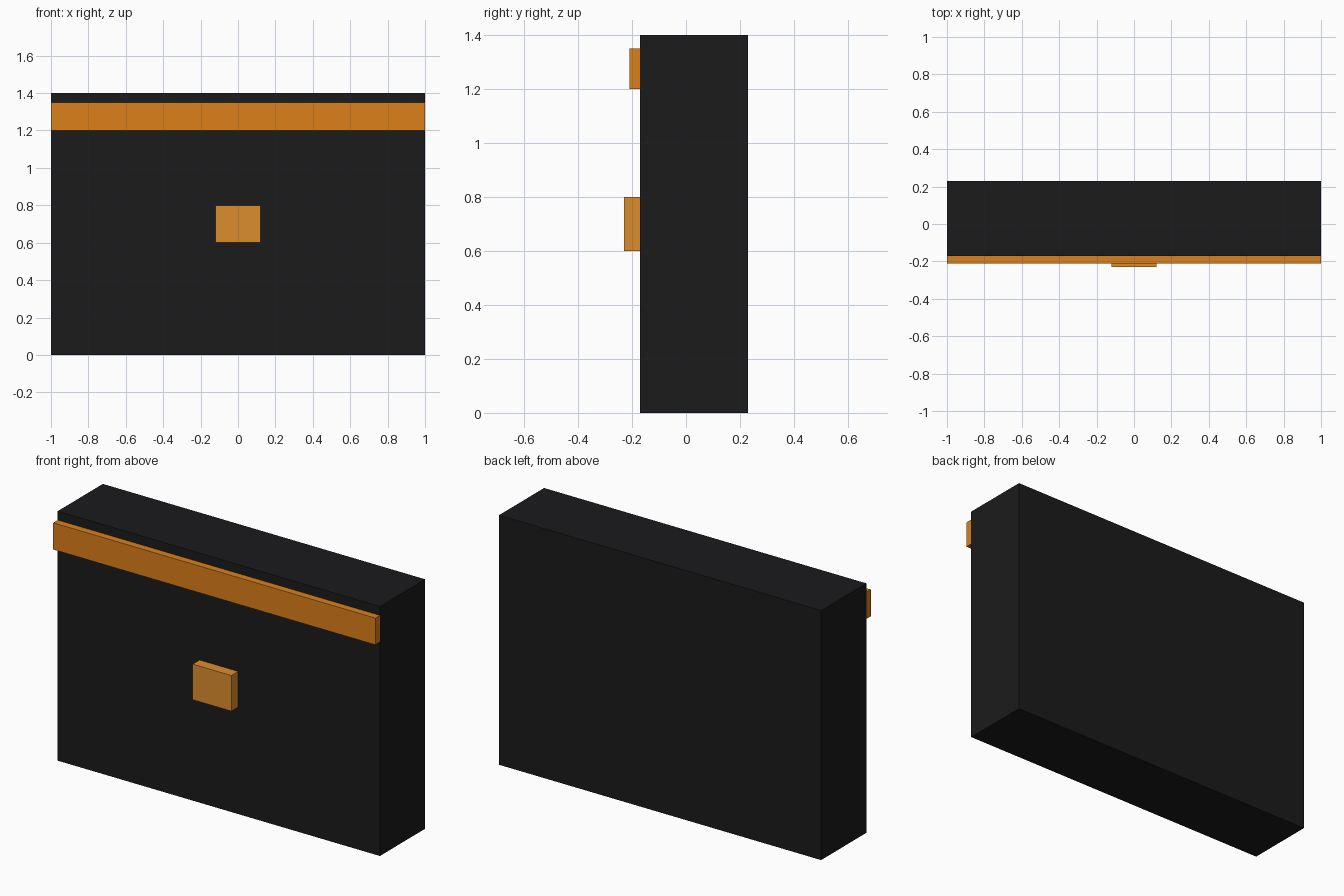
import bpy

if "Cube" in bpy.data.objects:
    bpy.data.objects.remove(bpy.data.objects["Cube"])


def material(name, rgb):
    mat = bpy.data.materials.new(name)
    mat.diffuse_color = (*rgb, 1.0)
    mat.use_nodes = True
    mat.node_tree.nodes["Principled BSDF"].inputs["Base Color"].default_value = mat.diffuse_color
    return mat


def box(name, x, y, z, mat):
    """Box from (min, max) ranges on each axis."""
    ranges = (x, y, z)
    bpy.ops.mesh.primitive_cube_add(size=1, location=[(a + b) / 2 for a, b in ranges])
    obj = bpy.context.object
    obj.name = name
    obj.scale = [b - a for a, b in ranges]
    bpy.ops.object.transform_apply(location=False, rotation=False, scale=True)
    obj.data.materials.append(mat)
    return obj


black = material("black", (0.011, 0.011, 0.012))
orange = material("orange", (0.72, 0.216, 0.01))
gold = material("gold", (0.72, 0.27, 0.026))

# Main case
box("body", (-1, 1), (-0.17, 0.23), (0, 1.4), black)
# Full-width band near the top of the front
box("front_band", (-1, 1), (-0.21, -0.17), (1.2, 1.35), orange)
# Raised latch plate in the middle of the front
box("latch_plate", (-0.12, 0.12), (-0.23, -0.17), (0.6, 0.8), gold)
